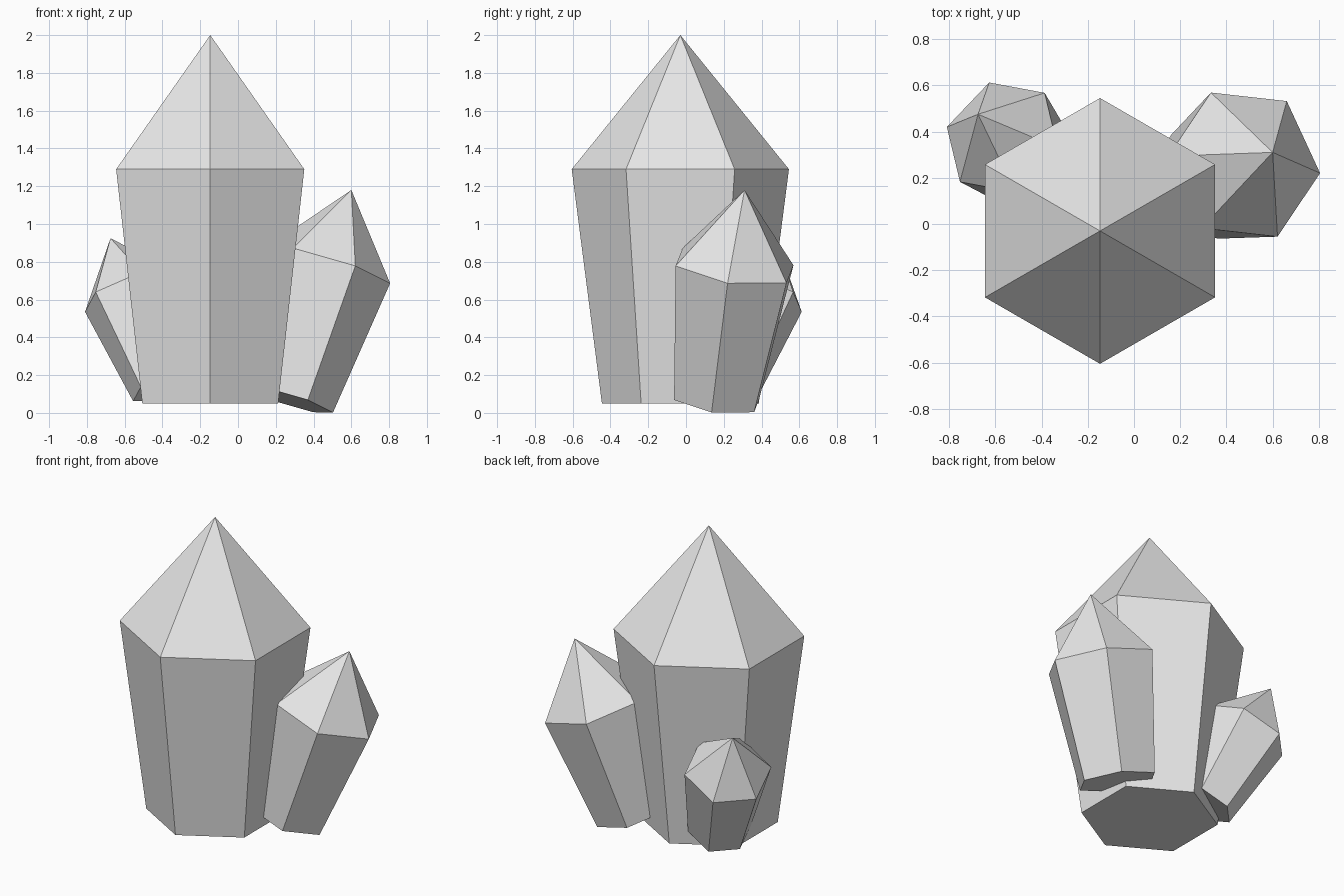
import bpy
import bmesh
import math
from mathutils import Vector

cube = bpy.data.objects.get("Cube")
if cube:
    bpy.data.objects.remove(cube, do_unlink=True)

# One pale grey mineral colour
stone = bpy.data.materials.new("pale_grey_crystal")
stone.use_nodes = True
grey = (0.8, 0.8, 0.8, 1)
stone.diffuse_color = grey
stone.node_tree.nodes["Principled BSDF"].inputs["Base Color"].default_value = grey

TAPER = 0.722  # foot radius relative to shoulder radius


def crystal(name, foot, shoulder, tip, corner):
    """Six-sided tapered prism with a pointed cap; corner is one shoulder vertex."""
    foot, shoulder, tip = Vector(foot), Vector(shoulder), Vector(tip)
    axis = (tip - foot).normalized()
    spoke = Vector(corner) - shoulder
    radius = spoke.length
    u = (spoke - axis * spoke.dot(axis)).normalized() * radius
    v = axis.cross(u)

    bm = bmesh.new()
    low, high = [], []
    for i in range(6):
        a = math.tau * i / 6
        out = u * math.cos(a) + v * math.sin(a)
        low.append(bm.verts.new(foot + out * TAPER))
        high.append(bm.verts.new(shoulder + out))
    apex = bm.verts.new(tip)
    bm.faces.new(low[::-1])
    for i in range(6):
        j = (i + 1) % 6
        bm.faces.new((low[i], low[j], high[j], high[i]))
        bm.faces.new((high[i], high[j], apex))
    bmesh.ops.recalc_face_normals(bm, faces=bm.faces[:])

    mesh = bpy.data.meshes.new(name)
    bm.to_mesh(mesh)
    bm.free()
    mesh.materials.append(stone)
    obj = bpy.data.objects.new(name, mesh)
    bpy.context.collection.objects.link(obj)
    return obj


# Upright main crystal
crystal("main_crystal", (-0.147, -0.03, 0.05), (-0.147, -0.03, 1.29),
        (-0.147, -0.03, 2.0), (-0.147, -0.605, 1.29))
# Medium crystal leaning to the left and back
crystal("left_crystal", (0.266, 0.162, 0.07), (0.477, 0.257, 0.78),
        (0.6, 0.31, 1.18), (0.805, 0.22, 0.685))
# Small crystal leaning to the right and back
crystal("right_crystal", (-0.382, 0.196, 0.138), (-0.57, 0.375, 0.64),
        (-0.675, 0.475, 0.925), (-0.81, 0.42, 0.535))
